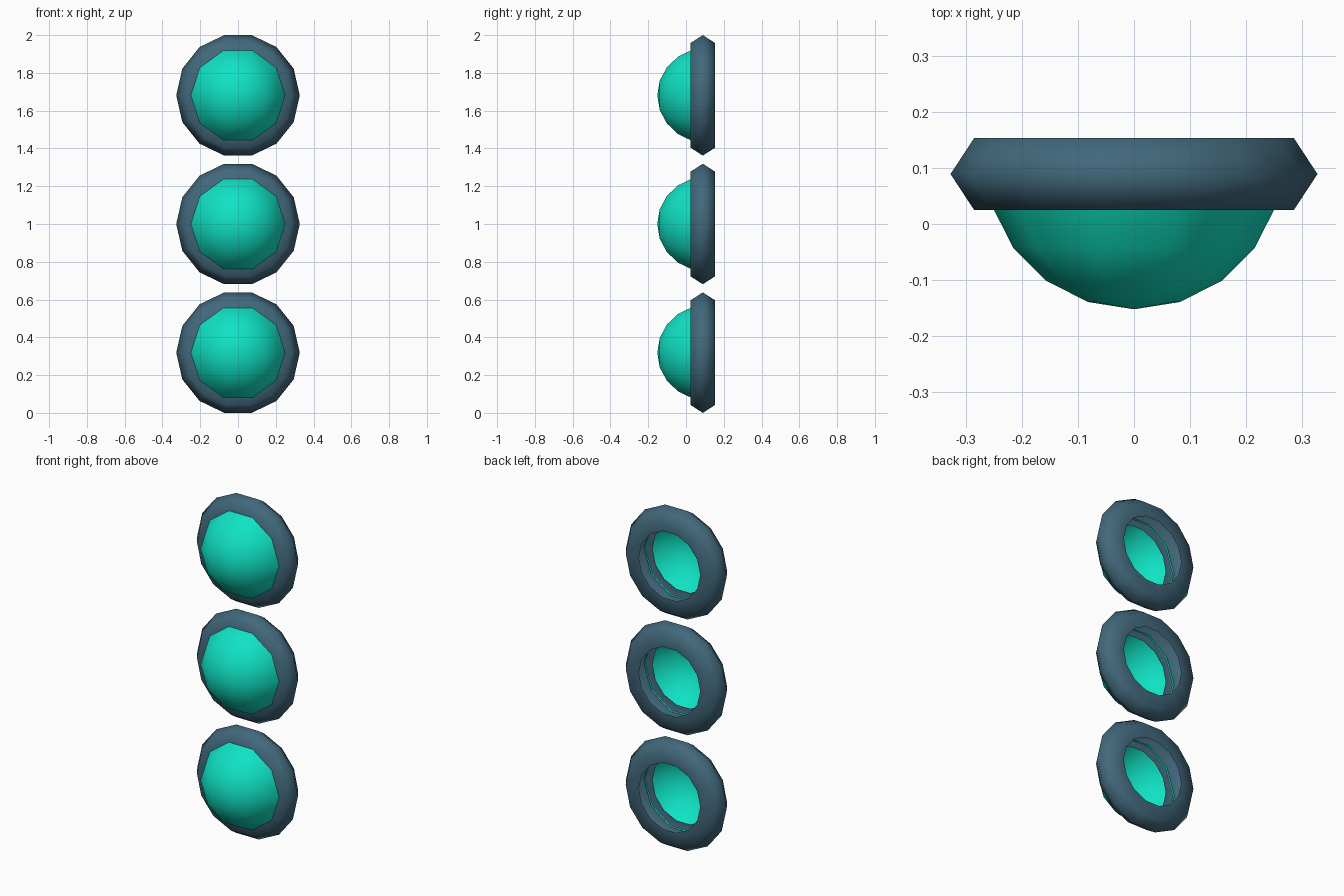
import bpy, bmesh, math

if "Cube" in bpy.data.objects:
    bpy.data.objects.remove(bpy.data.objects["Cube"])


def material(name, rgb):
    m = bpy.data.materials.new(name)
    m.diffuse_color = (*rgb, 1)
    m.use_nodes = True
    m.node_tree.nodes["Principled BSDF"].inputs["Base Color"].default_value = m.diffuse_color
    return m


def revolve(name, profile, sides, z, mat):
    """Open shell: profile of (radius, y) turned around the y axis at height z."""
    bm = bmesh.new()
    rows = []
    for r, y in profile:
        if r == 0:
            rows.append([bm.verts.new((0, y, 0))] * sides)
        else:
            rows.append([bm.verts.new((r * math.cos(2 * math.pi * j / sides), y,
                                       r * math.sin(2 * math.pi * j / sides)))
                         for j in range(sides)])
    for a, b in zip(rows, rows[1:]):
        for j in range(sides):
            k = (j + 1) % sides
            corners = [a[j], b[j], b[k], a[k]]
            face = bm.faces.new(list(dict.fromkeys(corners)))
            face.smooth = True
    mesh = bpy.data.meshes.new(name)
    bm.to_mesh(mesh)
    bm.free()
    mesh.materials.append(mat)
    ob = bpy.data.objects.new(name, mesh)
    ob.location.z = z
    bpy.context.collection.objects.link(ob)
    return ob


teal = material("teal", (0.005, 0.76, 0.55))
slate = material("slate blue", (0.054, 0.138, 0.2))

# Lens: front cap of a sphere, ending just behind the bezel's front face
R = 0.266
lens = [(R * math.sin(math.radians(18 * i)), 0.114 - R * math.cos(math.radians(18 * i)))
        for i in range(5)]
# Bezel: hexagonal tube section, open on the inside
bezel = [(0.2, 0.025), (0.285, 0.025), (0.327, 0.089), (0.285, 0.153), (0.2, 0.153)]

for label, z in (("bottom", 0.319), ("middle", 1.0), ("top", 1.681)):
    revolve(label + "_lens", lens, 10, z, teal)
    revolve(label + "_bezel", bezel, 14, z, slate)
